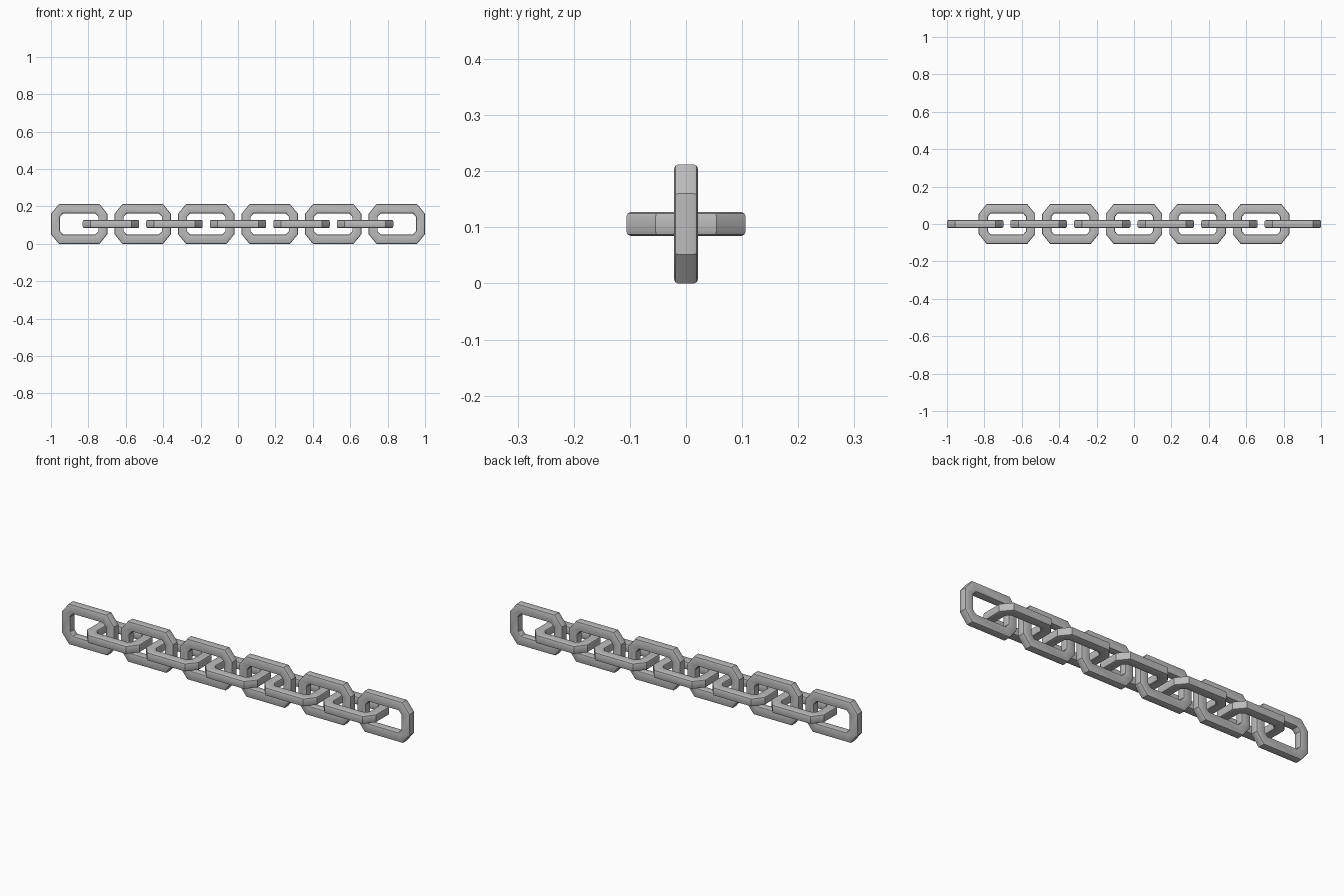
import bpy
import bmesh
import math
from mathutils import Matrix

cube = bpy.data.objects.get("Cube")
if cube:
    bpy.data.objects.remove(cube, do_unlink=True)

# Single steel colour
steel = bpy.data.materials.new("steel grey")
steel.use_nodes = True
colour = (0.5, 0.5, 0.5, 1)
steel.diffuse_color = colour
steel.node_tree.nodes["Principled BSDF"].inputs["Base Color"].default_value = colour

LENGTH, HEIGHT, THICK = 0.302, 0.212, 0.042
WALL = 0.049
COUNT = 11
PITCH = (2 - LENGTH) / (COUNT - 1)


def cut_rectangle(w, h, cx, cz):
    """Corners of a rectangle with its corners cut off, counter-clockwise."""
    points = []
    for sx, sz in ((1, 1), (-1, 1), (-1, -1), (1, -1)):
        pair = [(sx * w / 2, sz * (h / 2 - cz)), (sx * (w / 2 - cx), sz * h / 2)]
        points += pair if sx * sz > 0 else pair[::-1]
    return points


def link_mesh():
    bm = bmesh.new()
    outer = cut_rectangle(LENGTH, HEIGHT, 0.042, 0.052)
    inner = cut_rectangle(LENGTH - 2 * WALL, HEIGHT - 2 * WALL, 0.016, 0.018)
    # Four loops run round the rectangular section of the bar
    section = ((outer, -1), (outer, 1), (inner, 1), (inner, -1))
    loops = [[bm.verts.new((x, s * THICK / 2, z)) for x, z in ring] for ring, s in section]
    n = len(outer)
    for a, b in zip(loops, loops[1:] + loops[:1]):
        for i in range(n):
            j = (i + 1) % n
            bm.faces.new((a[i], a[j], b[j], b[i]))
    bmesh.ops.recalc_face_normals(bm, faces=bm.faces)
    # Soften the long edges of the bar
    rims = [e for e in bm.edges if abs(e.verts[0].co.y - e.verts[1].co.y) < 0.001
            and any(e.verts[0] in l and e.verts[1] in l for l in loops)]
    bmesh.ops.bevel(bm, geom=rims, offset=0.007, segments=2, profile=0.5, affect='EDGES')
    mesh = bpy.data.meshes.new("chain_link")
    bm.to_mesh(mesh)
    bm.free()
    mesh.materials.append(steel)
    return mesh


# Links alternate between upright and flat along x
mesh = link_mesh()
for i in range(COUNT):
    kind = "flat_link" if i % 2 else "upright_link"
    link = bpy.data.objects.new(f"{kind}_{i + 1}", mesh)
    bpy.context.collection.objects.link(link)
    turn = Matrix.Rotation(math.pi / 2 * (i % 2), 4, 'X')
    link.matrix_world = Matrix.Translation((-1 + LENGTH / 2 + i * PITCH, 0, HEIGHT / 2)) @ turn

# Smooth the rounded rims and keep the cut corners crisp
bpy.ops.object.select_all(action='DESELECT')
link.select_set(True)
bpy.context.view_layer.objects.active = link
bpy.ops.object.shade_smooth_by_angle(angle=math.radians(35))
